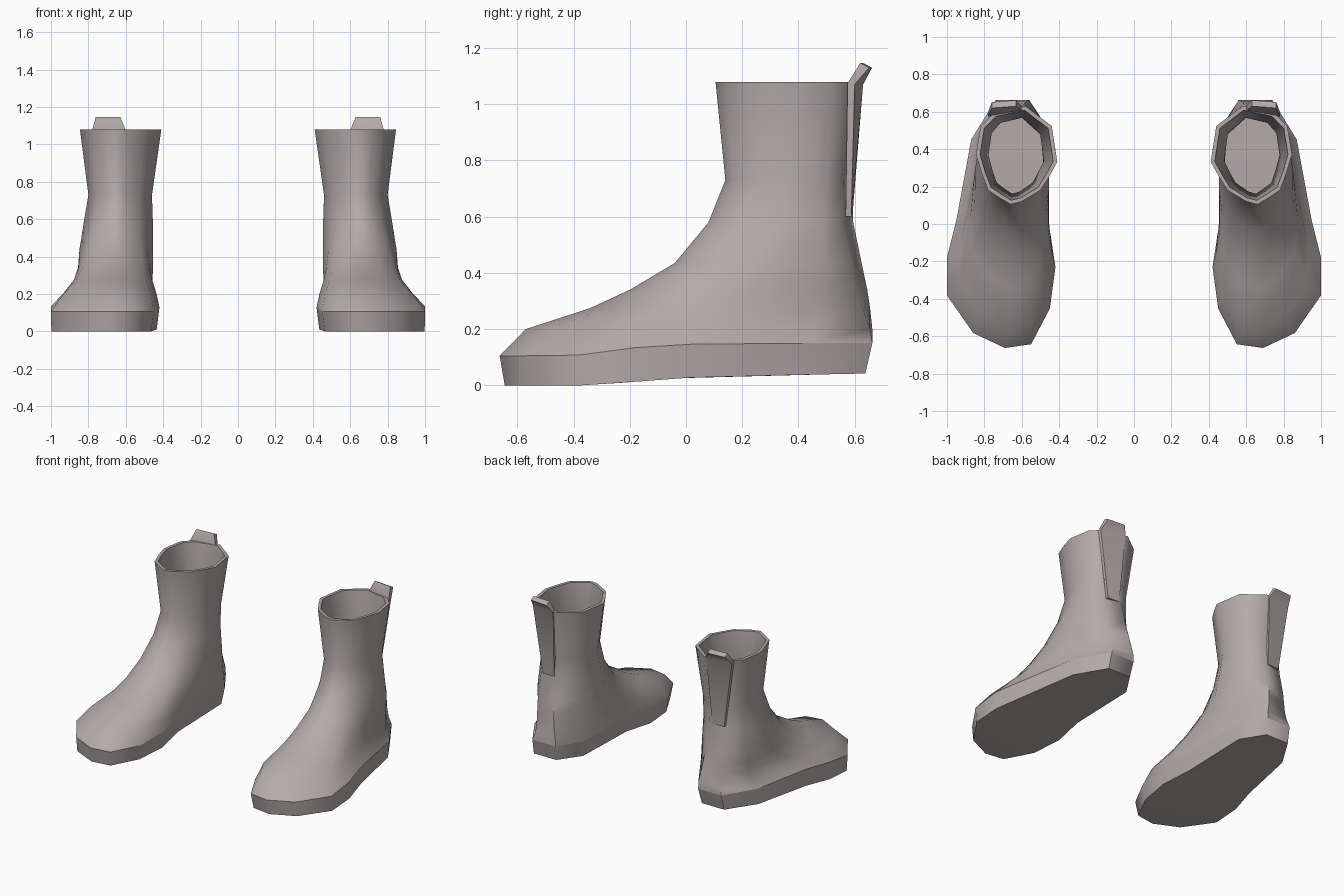
import bpy
import bmesh

if "Cube" in bpy.data.objects:
    bpy.data.objects.remove(bpy.data.objects["Cube"])

# Colour
GREY = bpy.data.materials.new("warm grey")
GREY.diffuse_color = (0.45, 0.41, 0.405, 1)
GREY.use_nodes = True
GREY.node_tree.nodes["Principled BSDF"].inputs["Base Color"].default_value = GREY.diffuse_color

# Plan outlines of the right boot, counter-clockwise from the toe
SOLE = [(.69, -.66), (.86, -.58), (1.0, -.38), (1.0, -.18), (.95, .02),
        (.87, .45), (.74, .66), (.56, .66), (.455, .50), (.455, .0),
        (.42, -.23), (.45, -.45), (.55, -.64)]
RIM = [(.66, .115), (.72, .15), (.78, .19), (.815, .28), (.845, .38),
       (.82, .53), (.75, .60), (.58, .635), (.44, .53), (.41, .34),
       (.455, .26), (.50, .19), (.60, .13)]

# Levels of the upper: z, x min, x max, y min, y max, blend from sole to rim shape
LEVELS = [(.20, .43, .94, -.57, .663, .1),
          (.275, .44, .89, -.34, .655, .4),
          (.34, .445, .87, -.20, .645, .6),
          (.435, .45, .855, -.04, .625, .8),
          (.58, .455, .825, .08, .595, 1),
          (.73, .46, .80, .14, .59, 1),
          (1.08, .41, .845, .105, .63, 1)]


def normalise(outline):
    xs, ys = zip(*outline)
    return [((x - min(xs)) / (max(xs) - min(xs)),
             (y - min(ys)) / (max(ys) - min(ys))) for x, y in outline]


SOLE_N, RIM_N = normalise(SOLE), normalise(RIM)


def ramp(y, points):
    """Piecewise linear height along the foot."""
    for (ya, za), (yb, zb) in zip(points, points[1:]):
        if y <= yb:
            return za + (zb - za) * max(0, (y - ya) / (yb - ya))
    return points[-1][1]


def ring(z, x0, x1, y0, y1, t, inset=0):
    """Blended outline fitted to a box; z is a height or a function of y."""
    x0, x1, y0, y1 = x0 + inset, x1 - inset, y0 + inset, y1 - inset
    pts = []
    for (ax, ay), (bx, by) in zip(SOLE_N, RIM_N):
        x = x0 + (x1 - x0) * (ax + (bx - ax) * t)
        y = y0 + (y1 - y0) * (ay + (by - ay) * t)
        pts.append((x, y, z(y) if callable(z) else z))
    return pts


def loft(name, rings, side, caps=(), closed=False):
    """Skin a stack of rings; caps are index lists used on both end rings."""
    bm = bmesh.new()
    rows = [[bm.verts.new((x * side, y, z)) for x, y, z in r] for r in rings]
    n = len(rows[0])
    pairs = list(zip(rows, rows[1:])) + ([(rows[-1], rows[0])] if closed else [])
    for a, b in pairs:
        for i in range(n):
            j = (i + 1) % n
            bm.faces.new((a[i], a[j], b[j], b[i]))
    for cap in caps:
        for row in (rows[0], rows[-1]):
            bm.faces.new([row[i] for i in cap])
    bmesh.ops.recalc_face_normals(bm, faces=bm.faces)
    mesh = bpy.data.meshes.new(name)
    bm.to_mesh(mesh)
    bm.free()
    mesh.materials.append(GREY)
    ob = bpy.data.objects.new(name, mesh)
    bpy.context.collection.objects.link(ob)
    bpy.ops.object.select_all(action='DESELECT')
    ob.select_set(True)
    bpy.context.view_layer.objects.active = ob
    bpy.ops.object.shade_smooth_by_angle(angle=1.0)
    return ob


def sole_top(y):
    return ramp(y, [(-.4, .105), (-.2, .133), (.08, .15)])


def sole_bottom(y):
    return ramp(y, [(-.35, 0), (.05, .03), (.64, .042)])


SOLE_CAPS = [(0, 1, 12), (1, 2, 11, 12), (2, 3, 10, 11),
             (3, 4, 9, 10), (4, 5, 8, 9), (5, 6, 7, 8)]

for side, label in ((1, "right"), (-1, "left")):
    # Sole slab, whose top is also the insole
    bottom = ring(sole_bottom, .435, .998, -.645, .638, 0)
    top = ring(sole_top, .42, 1.0, -.663, .663, 0)
    loft(label + "_sole", [bottom, top], side, SOLE_CAPS)

    # Upper: outer skin up to the rim, then inner lining back down
    outer = [top] + [ring(*lv) for lv in LEVELS]
    inner = [ring(*lv, inset=.022) for lv in reversed(LEVELS)]
    inner.append(ring(sole_top, .45, .97, -.63, .635, 0))
    loft(label + "_upper", outer + inner, side, closed=True)

    # Back seam strip ending in the pull tab
    strip = []
    for z, xl, yl, xr, yr, d, drop in ((.60, .62, .572, .71, .568, .02, 0),
                                       (1.075, .60, .605, .78, .575, .025, .005),
                                       (1.147, .63, .63, .76, .62, .032, .017)):
        strip.append([(xl, yl, z), (xr, yr, z),
                      (xr, yr + d, z - drop), (xl, yl + d, z - drop)])
    loft(label + "_pull_tab", strip, side, [(0, 1, 2, 3)])
